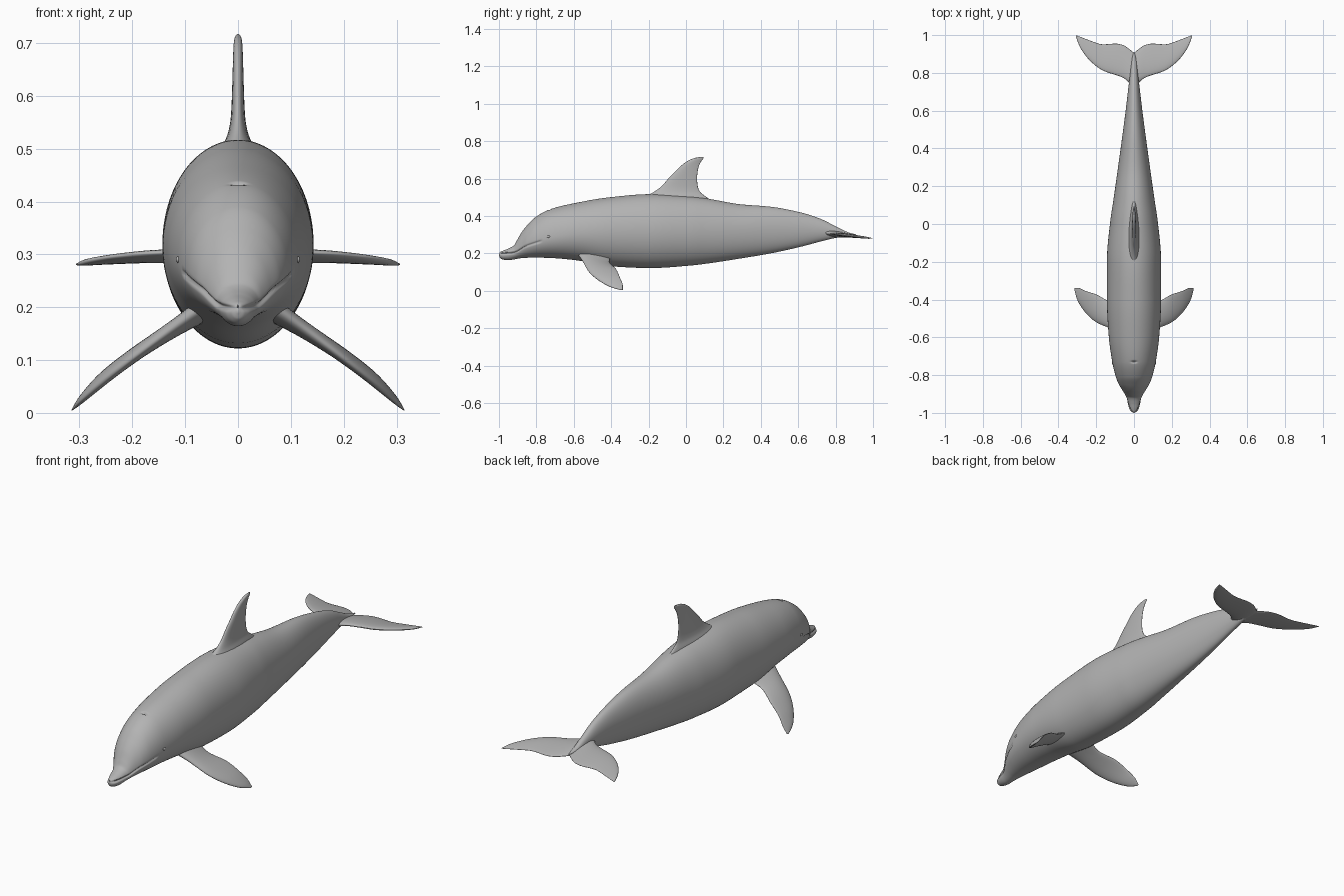
import bpy, bmesh, math
from mathutils import Vector

if "Cube" in bpy.data.objects:
    bpy.data.objects.remove(bpy.data.objects["Cube"])

skin = bpy.data.materials.new("grey skin")
skin.diffuse_color = (0.45, 0.45, 0.45, 1)
skin.use_nodes = True
skin.node_tree.nodes["Principled BSDF"].inputs["Base Color"].default_value = skin.diffuse_color


def curve(ts, vs, t):
    """Smooth monotone interpolation through (ts, vs)."""
    n = len(ts)
    d = [(vs[i + 1] - vs[i]) / (ts[i + 1] - ts[i]) for i in range(n - 1)]

    def slope(i):
        if i == 0:
            return d[0]
        if i == n - 1:
            return d[-1]
        a, b = d[i - 1], d[i]
        return 0 if a * b <= 0 else 2 * a * b / (a + b)
    i = 0
    while i < n - 2 and t > ts[i + 1]:
        i += 1
    h = ts[i + 1] - ts[i]
    u = (t - ts[i]) / h
    return ((1 + 2 * u) * (1 - u) ** 2 * vs[i] + u * (1 - u) ** 2 * h * slope(i)
            + u * u * (3 - 2 * u) * vs[i + 1] + u * u * (u - 1) * h * slope(i + 1))


def loft(name, rings, mirror=False):
    """Skin a list of closed rings and cap both ends."""
    bm = bmesh.new()
    rows = [[bm.verts.new(p) for p in r] for r in rings]
    n = len(rows[0])
    for a, b in zip(rows, rows[1:]):
        for i in range(n):
            j = (i + 1) % n
            bm.faces.new((a[i], a[j], b[j], b[i]))
    bm.faces.new(rows[0])
    bm.faces.new(rows[-1])
    bmesh.ops.recalc_face_normals(bm, faces=bm.faces)
    return finish(name, bm, mirror)


def finish(name, bm, mirror):
    me = bpy.data.meshes.new(name)
    bm.to_mesh(me)
    bm.free()
    me.materials.append(skin)
    for p in me.polygons:
        p.use_smooth = True
    ob = bpy.data.objects.new(name, me)
    bpy.context.collection.objects.link(ob)
    if mirror:
        ob.modifiers.new("mirror", 'MIRROR')
    return ob


# Body sections: y, bottom z, widest z, top z, half width
BODY = [(-1.0, .19, .192, .194, .001), (-.995, .178, .192, .206, .012),
        (-.98, .168, .193, .214, .024), (-.95, .164, .198, .226, .033),
        (-.92, .168, .205, .243, .040), (-.905, .171, .212, .268, .047),
        (-.88, .175, .228, .312, .062), (-.85, .177, .25, .35, .08),
        (-.81, .178, .265, .39, .096), (-.73, .176, .285, .435, .115),
        (-.59, .164, .305, .47, .134), (-.41, .132, .315, .50, .143),
        (-.19, .122, .32, .517, .143), (.02, .135, .32, .505, .125),
        (.12, .147, .322, .492, .11), (.29, .173, .325, .463, .086),
        (.45, .20, .33, .45, .064), (.61, .235, .33, .42, .043),
        (.72, .264, .325, .385, .030), (.80, .283, .315, .345, .020),
        (.87, .292, .302, .312, .012), (.91, .298, .30, .302, .002)]
BY = [s[0] for s in BODY]
MOUTH = [(-1, .198), (-.92, .205), (-.86, .237), (-.77, .267)]


def section(y):
    return [curve(BY, [s[k] for s in BODY], y) for k in (1, 2, 3, 4)]


def gauss(d, s):
    return math.exp(-(d / s) ** 2)


def body_ring(y, n=128):
    lo, mid, hi, w = section(y)
    pts = []
    for i in range(n):
        a = 2 * math.pi * i / n
        c, s = math.cos(a), math.sin(a)
        x, z = w * c, mid + s * (hi - mid if s > 0 else mid - lo)
        # mouth groove
        if -.998 < y < -.765:
            m = curve([p[0] for p in MOUTH], [p[1] for p in MOUTH], min(y, -.77))
            fade = min(1, (-.765 - y) / .02)
            x -= math.copysign(min(.007, w * .3) * fade * gauss(z - m, .005), x)
        # blowhole dent
        if s > 0:
            z -= .012 * gauss(y + .73, .005) * gauss(x, .012)
        pts.append((x, y, z))
    return pts


ys = [-1 + .4 * (i / 150) ** 1.2 for i in range(151)]
ys += [-.6 + 1.51 * i / 80 for i in range(1, 81)]
loft("body", [body_ring(y) for y in ys])


def fin(name, keys, normal, mirror=False, steps=40, n=32):
    """Keys: front edge point, rear edge point, half thickness."""
    nor = Vector(normal).normalized()
    flat = [(*k[0], *k[1], k[2]) for k in keys]
    ts = list(range(len(keys)))
    rings = []
    for j in range(steps + 1):
        t = ts[-1] * j / steps
        v = [curve(ts, [f[k] for f in flat], t) for k in range(7)]
        le, te = Vector(v[:3]), Vector(v[3:6])
        ring = []
        for i in range(n):
            a = 2 * math.pi * i / n
            c, s = math.cos(a), math.sin(a)
            ring.append((le + te) / 2 + (le - te) / 2 * c + nor * v[6] * s * (1 + .35 * c))
        rings.append(ring)
    return loft(name, rings, mirror)


# Dorsal fin: z, front y, rear y, half thickness
DORSAL = [(.46, -.29, .17, .040), (.50, -.225, .112, .030), (.53, -.17, .075, .018),
          (.56, -.13, .063, .013), (.60, -.095, .059, .011), (.635, -.06, .062, .010),
          (.67, -.025, .07, .009), (.695, .01, .083, .008), (.71, .045, .094, .006),
          (.717, .08, .092, .002)]
fin("dorsal_fin", [((0, a, z), (0, b, z), t) for z, a, b, t in DORSAL], (1, 0, 0))

# Tail flukes: x, front y, rear y, half thickness
FLUKE = [(0, .70, .905, .016), (.03, .752, .93, .013), (.06, .775, .948, .011),
         (.10, .79, .955, .010), (.164, .812, .951, .009), (.243, .875, .975, .007),
         (.29, .945, .993, .005), (.307, .99, .999, .001)]


def fz(y):
    return .31 - (y - .75) * .12


fin("tail_flukes", [((x, a, fz(a)), (x, b, fz(b)), t) for x, a, b, t in FLUKE],
    (0, .12, 1), True)

# Flippers
fin("flippers", [((.06, -.585, .205), (.06, -.40, .185), .020),
                 ((.12, -.555, .163), (.12, -.41, .155), .015),
                 ((.20, -.52, .103), (.20, -.373, .115), .012),
                 ((.26, -.465, .055), (.26, -.353, .07), .010),
                 ((.30, -.40, .02), (.295, -.338, .03), .006),
                 ((.315, -.35, .005), (.313, -.338, .006), .001)], (.6, 0, .8), True)

# Eyes
bm = bmesh.new()
bmesh.ops.create_uvsphere(bm, u_segments=16, v_segments=10, radius=.009)
for v in bm.verts:
    v.co = (v.co.x * .5 + section(-.735)[3] - .001, v.co.y - .735, v.co.z * .7 + .29)
finish("eyes", bm, True)
